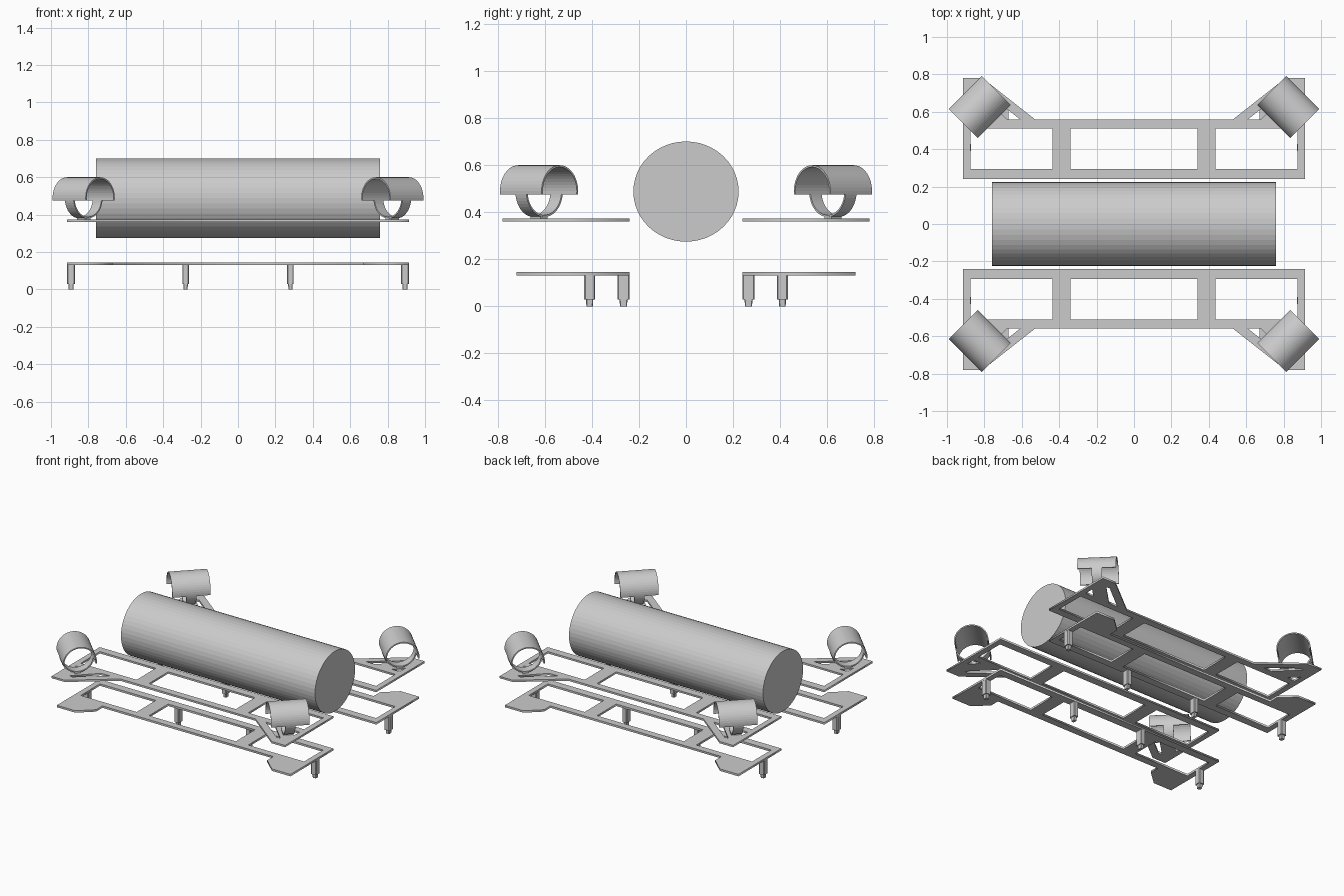
import bpy, bmesh, math
from mathutils import Matrix, Vector

if "Cube" in bpy.data.objects:
    bpy.data.objects.remove(bpy.data.objects["Cube"])


def mirror(ob, x, y):
    m = ob.modifiers.new("mirror", 'MIRROR')
    m.use_axis = (x, y, False)
    m.use_mirror_merge = False


def mesh_object(name, bm):
    me = bpy.data.meshes.new(name)
    bm.to_mesh(me)
    bm.free()
    ob = bpy.data.objects.new(name, me)
    bpy.context.collection.objects.link(ob)
    return ob


def plate(name, loops, z0, z1):
    """Flat plate from an outline and hole loops, mirrored to both sides."""
    cu = bpy.data.curves.new(name, 'CURVE')
    cu.dimensions = '2D'
    cu.fill_mode = 'BOTH'
    cu.extrude = (z1 - z0) / 2
    for pts in loops:
        sp = cu.splines.new('POLY')
        sp.points.add(len(pts) - 1)
        for p, (x, y) in zip(sp.points, pts):
            p.co = (x, y, 0, 1)
        sp.use_cyclic_u = True
    tmp = bpy.data.objects.new(name + "_curve", cu)
    bpy.context.collection.objects.link(tmp)
    bpy.context.view_layer.update()
    me = bpy.data.meshes.new_from_object(
        tmp.evaluated_get(bpy.context.evaluated_depsgraph_get()))
    bpy.data.objects.remove(tmp)
    me.transform(Matrix.Translation((0, 0, (z0 + z1) / 2)))
    me.name = name
    ob = bpy.data.objects.new(name, me)
    bpy.context.collection.objects.link(ob)
    mirror(ob, False, True)


def both(pts):
    """Loop on the right plus its mirror on the left."""
    return [pts, [(-x, y) for x, y in pts]]


def outline(right):
    return right + [(-x, y) for x, y in reversed(right)]


def rect(x0, x1, y0, y1):
    return [(x0, y0), (x1, y0), (x1, y1), (x0, y1)]


# Main hull cylinder
bm = bmesh.new()
bmesh.ops.create_cone(bm, cap_ends=True, segments=48, radius1=1, radius2=1, depth=1.52)
bmesh.ops.rotate(bm, verts=bm.verts, matrix=Matrix.Rotation(math.pi / 2, 3, 'Y'))
bmesh.ops.scale(bm, verts=bm.verts, vec=(1, 0.224, 0.213))
bmesh.ops.translate(bm, verts=bm.verts, vec=(0, 0, 0.488))
mesh_object("hull_cylinder", bm)

# Frames: three windows shared by both levels
windows = [rect(-0.34, 0.34, 0.295, 0.51)] + both(rect(0.437, 0.875, 0.295, 0.51))

# Upper frame with diagonal struts and thruster pads
upper = outline([(0.915, 0.24), (0.915, 0.78), (0.81, 0.78), (0.53, 0.56)])
strut_holes = both([(0.61, 0.56), (0.68, 0.56), (0.825, 0.705), (0.80, 0.71)])
pad_holes = both([(0.81, 0.56), (0.875, 0.56), (0.875, 0.625)])
plate("upper_frame", [upper] + windows + strut_holes + pad_holes, 0.360, 0.373)

# Lower frame with solid corner tabs
lower = outline([(0.915, 0.24), (0.915, 0.72), (0.77, 0.72), (0.67, 0.63), (0.67, 0.56)])
plate("lower_frame", [lower] + windows, 0.131, 0.145)


# Thruster shroud: full-length upper half with a narrow full ring
R, N = 0.11, 48
cols = [-0.125, -0.033, 0.033, 0.125]
axis = Vector((1, -1, 0)).normalized()
side = Vector((1, 1, 0)).normalized()
centre = Vector((0.825, 0.625, 0.49))
bm = bmesh.new()
grid = []
for i in range(N):
    a = 2 * math.pi * (i - 1) / N
    offset = side * R * math.cos(a) + Vector((0, 0, R * math.sin(a)))
    grid.append([bm.verts.new(centre + axis * c + offset) for c in cols])
for i in range(N):
    a, b = grid[i], grid[(i + 1) % N]
    for j in range(3):
        if j == 1 or i < N // 2 + 2:
            bm.faces.new((a[j], a[j + 1], b[j + 1], b[j]))
for v in [v for v in bm.verts if not v.link_faces]:
    bm.verts.remove(v)
bmesh.ops.recalc_face_normals(bm, faces=bm.faces)
# Make the normals point away from the thruster axis
f = next(iter(bm.faces))
d = f.calc_center_median() - centre
if f.normal.dot(d - axis * d.dot(axis)) < 0:
    bmesh.ops.reverse_faces(bm, faces=bm.faces)
shroud = mesh_object("thruster_shroud", bm)
s = shroud.modifiers.new("wall", 'SOLIDIFY')
s.thickness = 0.008
s.offset = -1
mirror(shroud, True, True)

# Small spacer between ring and pad
bm = bmesh.new()
bmesh.ops.create_cube(bm, size=1, matrix=Matrix.Translation((0.825, 0.625, 0.377))
                      @ Matrix.Rotation(math.pi / 4, 4, 'Z')
                      @ Matrix.Diagonal((0.04, 0.06, 0.01, 1)))
mirror(mesh_object("thruster_spacer", bm), True, True)


# Legs: chamfered post with a narrower foot
def leg(name, x, y, wx, wy):
    bm = bmesh.new()
    rings = []
    for z, k in ((0, 0.6), (0.028, 0.68), (0.028, 1), (0.131, 1)):
        hx, hy = wx * k / 2, wy * k / 2
        c = 0.25 * hx
        pts = [(hx, hy - c), (hx - c, hy), (c - hx, hy), (-hx, hy - c),
               (-hx, c - hy), (c - hx, -hy), (hx - c, -hy), (hx, c - hy)]
        rings.append([bm.verts.new((x + px, y + py, z)) for px, py in pts])
    for a, b in zip(rings, rings[1:]):
        for i in range(8):
            j = (i + 1) % 8
            bm.faces.new((a[i], a[j], b[j], b[i]))
    bm.faces.new(rings[0][::-1])
    bm.faces.new(rings[-1])
    mirror(mesh_object(name, bm), True, True)


leg("inner_leg", 0.28, 0.266, 0.035, 0.05)
leg("end_leg", 0.893, 0.41, 0.042, 0.046)
